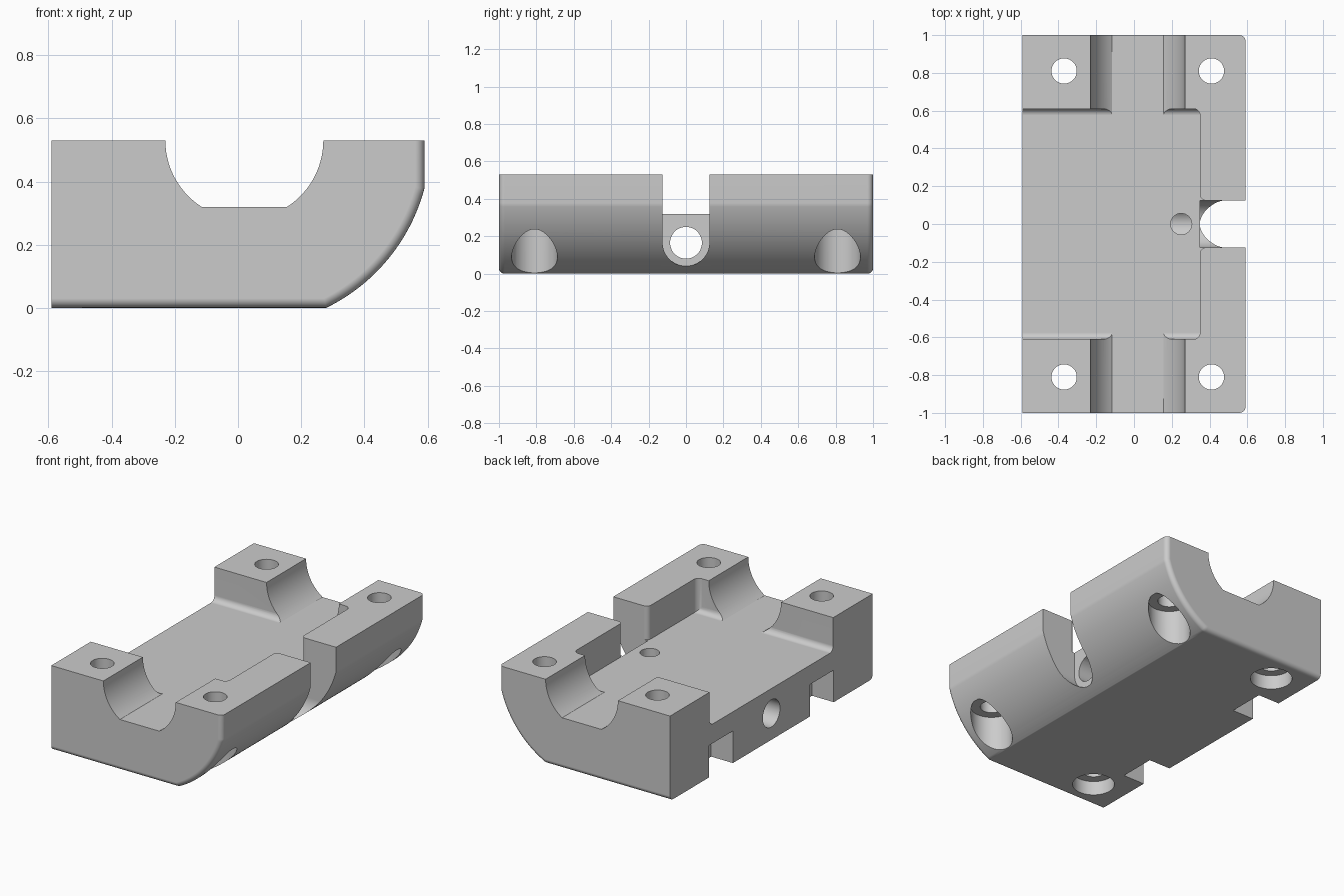
import bpy, bmesh, math
from mathutils import Vector

if "Cube" in bpy.data.objects:
    bpy.data.objects.remove(bpy.data.objects["Cube"])

CX, TOP, FLOOR = 0.02, 0.53, 0.32   # shared arc centre x, top height, cradle floor

grey = bpy.data.materials.new("light_grey")
grey.diffuse_color = (0.6, 0.6, 0.6, 1)
grey.use_nodes = True
grey.node_tree.nodes["Principled BSDF"].inputs["Base Color"].default_value = grey.diffuse_color


def arc(cx, cy, r, a0, a1, n):
    return [(cx + r * math.cos(math.radians(a0 + (a1 - a0) * i / n)),
             cy + r * math.sin(math.radians(a0 + (a1 - a0) * i / n))) for i in range(n + 1)]


def circle(cx, cy, r, n=48):
    return arc(cx, cy, r, 0, 360, n)[:-1]


def prism(name, pts, axis, lo, hi, bevel=None, r=0.03):
    """Extrude a 2D outline along an axis; bevel(edge) picks edges to round."""
    place = {"x": lambda p, h: (h, p[0], p[1]),
             "y": lambda p, h: (p[0], h, p[1]),
             "z": lambda p, h: (p[0], p[1], h)}[axis]
    bm = bmesh.new()
    face = bm.faces.new([bm.verts.new(place(p, lo)) for p in pts])
    out = bmesh.ops.extrude_face_region(bm, geom=[face])
    step = Vector(place((0, 0), hi - lo))
    bmesh.ops.translate(bm, vec=step, verts=[v for v in out["geom"] if isinstance(v, bmesh.types.BMVert)])
    bmesh.ops.recalc_face_normals(bm, faces=bm.faces)
    if bevel:
        bmesh.ops.bevel(bm, geom=[e for e in bm.edges if bevel(e)], offset=r,
                        segments=5, profile=0.5, affect="EDGES", clamp_overlap=False)
    me = bpy.data.meshes.new(name)
    bm.to_mesh(me)
    bm.free()
    ob = bpy.data.objects.new(name, me)
    bpy.context.collection.objects.link(ob)
    return ob


# Body: flat base, rounded lower right side, rounded end outlines
a_bottom = -math.degrees(math.acos(0.26 / 0.59))
a_side = -math.degrees(math.acos(0.57 / 0.59))
profile = [(-0.59, 0)] + arc(CX, TOP, 0.59, a_bottom, a_side, 24) + [(0.59, TOP), (-0.59, TOP)]


def end_outline(e):
    a, b = (v.co for v in e.verts)
    same_end = abs(a.y - b.y) < 1e-4
    on_top = min(a.z, b.z) > TOP - 1e-3
    on_left = max(a.x, b.x) < -0.589
    return same_end and not on_top and not on_left


body = prism("clamp_block", profile, "y", -1, 1, end_outline)
body.data.materials.append(grey)
cutters = []

# Central pocket with filleted end walls
def pocket_edges(e):
    a, b = (v.co for v in e.verts)
    upright = abs(a.z - b.z) > 0.1 and a.x > 0.3
    foot = max(a.z, b.z) < FLOOR + 1e-3 and abs(a.y - b.y) < 1e-4
    return upright or foot


cutters.append(prism("pocket_cutter", [(-0.8, -0.61), (0.35, -0.61), (0.35, 0.61), (-0.8, 0.61)],
                     "z", FLOOR, 0.8, pocket_edges, 0.035))

# Round channel with a flat floor, running the whole length
half = math.degrees(math.asin((TOP - FLOOR) / 0.25))
channel = arc(CX, TOP, 0.25, -180, -180 + half, 14) + arc(CX, TOP, 0.25, -half, 0, 14)
channel += [(CX + 0.25, 0.8), (CX - 0.25, 0.8)]
cutters.append(prism("channel_cutter", channel, "y", -1.2, 1.2))

# Side slot with a round bottom, and its rounded mouth corners
slot = arc(0, 0.165, 0.125, -180, 0, 24) + [(0.125, 0.8), (-0.125, 0.8)]
cutters.append(prism("slot_cutter", slot, "x", 0.35, 0.8))
for s in (-1, 1):
    corner = [(0.34, 0.115), (0.34, 0.155)] + arc(0.38, 0.155, 0.03, 180, 270, 6) + [(0.38, 0.115)]
    cutters.append(prism("corner_cutter", [(x, s * y) for x, y in corner], "z", FLOOR, 0.8))

# Cross bore and the small hole that drops into it
cutters.append(prism("bore_cutter", circle(0, 0.165, 0.085), "x", -0.8, 0.8))
cutters.append(prism("drop_hole_cutter", circle(0.25, 0, 0.056, 32), "z", 0.17, 0.8))

# Screw holes with counterbores from below, and tie notches in the left side
for s in (-1, 1):
    for x, depth in ((-0.37, 0.09), (0.41, 0.235)):
        cutters.append(prism("screw_cutter", circle(x, s * 0.81, 0.067, 40), "z", -0.2, 0.8))
        cutters.append(prism("counterbore_cutter", circle(x, s * 0.81, 0.1225), "z", -0.2, depth))
    ys = sorted((s * 0.38, s * 0.615))
    cutters.append(prism("notch_cutter", [(-0.8, ys[0]), (-0.44, ys[0]), (-0.44, ys[1]), (-0.8, ys[1])],
                         "z", -0.2, 0.2,
                         lambda e: min(v.co.z for v in e.verts) > 0.19 and
                         min(v.co.x for v in e.verts) > -0.5, 0.03))

# Cut everything out of the body
bpy.context.view_layer.objects.active = body
body.select_set(True)
for c in cutters:
    c.hide_render = True
    mod = body.modifiers.new("cut", "BOOLEAN")
    mod.operation = "DIFFERENCE"
    mod.solver = "EXACT"
    mod.object = c
    bpy.ops.object.modifier_apply(modifier=mod.name)
for c in cutters:
    bpy.data.objects.remove(c)

bpy.ops.object.select_all(action="DESELECT")
body.select_set(True)
bpy.ops.object.shade_smooth_by_angle(angle=math.radians(30))
weighted = body.modifiers.new("weighted_normals", "WEIGHTED_NORMAL")
weighted.keep_sharp = True
